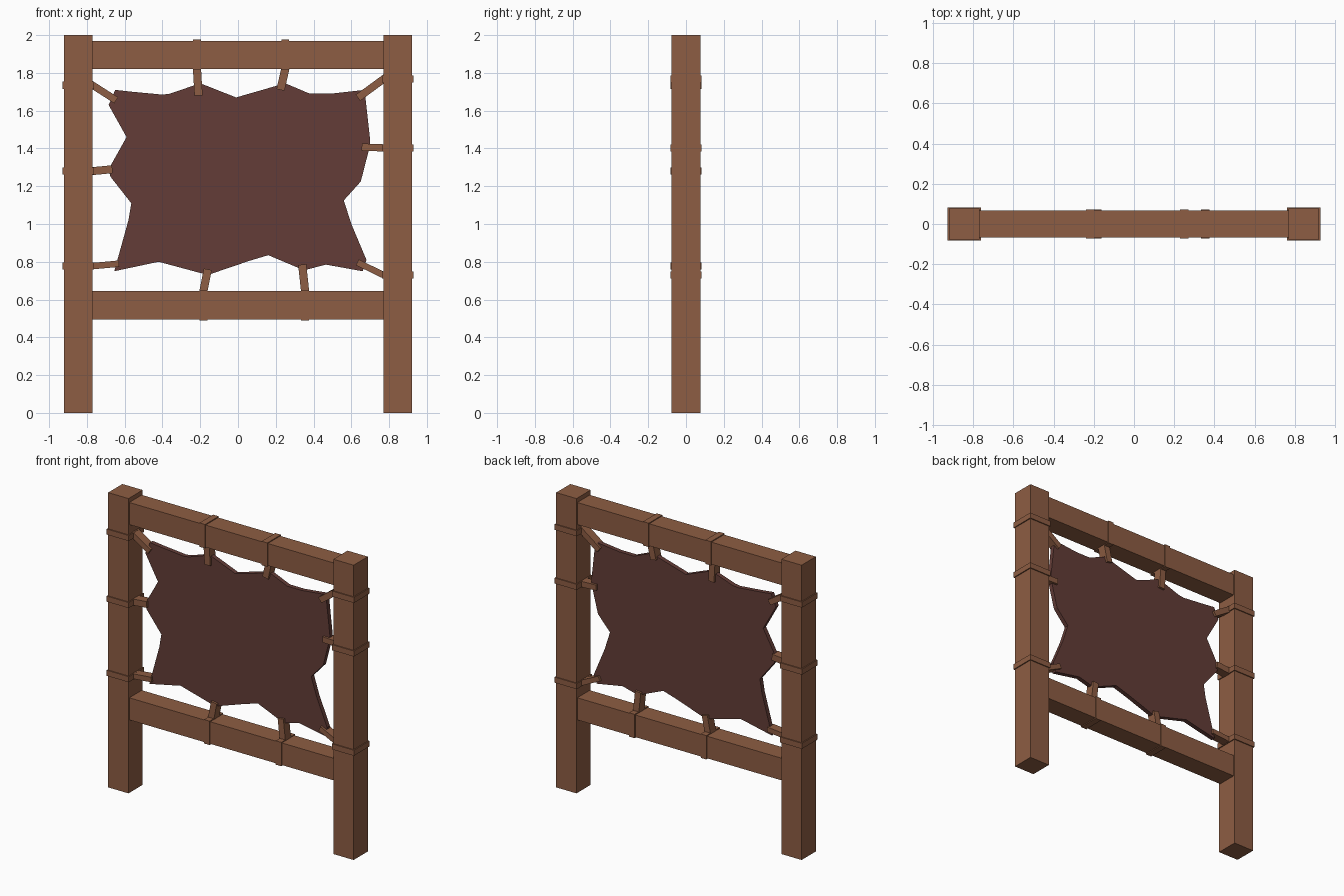
import bpy, math
from mathutils import Vector

if "Cube" in bpy.data.objects:
    bpy.data.objects.remove(bpy.data.objects["Cube"])


def material(name, rgb):
    m = bpy.data.materials.new(name)
    m.diffuse_color = (*rgb, 1)
    m.use_nodes = True
    m.node_tree.nodes["Principled BSDF"].inputs["Base Color"].default_value = m.diffuse_color
    return m


WOOD = material("brown wood", (0.27, 0.11, 0.056))
HIDE = material("dark hide", (0.125, 0.046, 0.038))


def box(name, center, size, angle=0.0):
    """Box turned by angle about the y axis."""
    bpy.ops.mesh.primitive_cube_add(size=1, location=center, rotation=(0, angle, 0))
    o = bpy.context.object
    o.name = name
    o.scale = size
    bpy.ops.object.transform_apply(location=False, rotation=False, scale=True)
    o.data.materials.append(WOOD)
    return o


# Frame: two posts and two rails
for side, x in (("left", -0.845), ("right", 0.845)):
    box(side + "_post", (x, 0, 1), (0.152, 0.152, 2))
for name, z in (("top_rail", 1.895), ("bottom_rail", 0.57)):
    box(name, (0, 0, z), (1.56, 0.134, 0.15))

# Stretched hide: jagged outline given slight thickness
outline = [(-.65, 1.71), (-.56, 1.70), (-.40, 1.685), (-.36, 1.69), (-.20, 1.745),
           (-.01, 1.67), (.25, 1.745), (.38, 1.69), (.49, 1.69), (.67, 1.71),
           (.70, 1.44), (.695, 1.40), (.65, 1.225), (.56, 1.125), (.60, 1.0),
           (.68, .81), (.66, .75), (.465, .785), (.35, .755), (.16, .835),
           (.06, .805), (-.16, .73), (-.42, .80), (-.655, .75), (-.58, 1.02),
           (-.565, 1.11), (-.675, 1.25), (-.685, 1.29), (-.59, 1.46), (-.685, 1.63)]
n = len(outline)
T = 0.015
verts = [(x, -T, z) for x, z in outline] + [(x, T, z) for x, z in outline]
faces = [list(range(n))[::-1], list(range(n, 2 * n))]
faces += [(i, (i + 1) % n, (i + 1) % n + n, i + n) for i in range(n)]
mesh = bpy.data.meshes.new("hide")
mesh.from_pydata(verts, [], faces[:])
mesh.materials.append(HIDE)
hide = bpy.data.objects.new("hide", mesh)
bpy.context.collection.objects.link(hide)
bpy.context.view_layer.objects.active = hide
hide.select_set(True)
bpy.ops.object.mode_set(mode='EDIT')
bpy.ops.mesh.select_all(action='SELECT')
bpy.ops.mesh.normals_make_consistent(inside=False)
bpy.ops.object.mode_set(mode='OBJECT')


# Ties: slanted strips from the frame onto the hide
def tie(name, a, b, width):
    a, b = Vector((a[0], 0, a[1])), Vector((b[0], 0, b[1]))
    d = b - a
    a = a - d.normalized() * 0.03          # bury the end in the frame
    d = b - a
    box(name, (a + b) / 2, (d.length, 0.06, width), -math.atan2(d.z, d.x))


# Side ties, each with a band around its post
for i, (sx, z0, x1, z1, w) in enumerate([
        (-1, 1.735, -.645, 1.655, .038), (-1, 1.28, -.665, 1.29, .042),
        (-1, .777, -.63, .79, .034), (1, 1.767, .635, 1.668, .04),
        (1, 1.403, .655, 1.407, .038), (1, .73, .632, .797, .034)]):
    tie(f"side_tie_{i}", (sx * .77, z0), (x1, z1), w)
    box(f"post_band_{i}", (sx * .845, 0, z0), (.166, .166, .038))

# Rail ties, each with a band around its rail
for i, (x0, z0, x1, z1, rail) in enumerate([
        (-.217, 1.82, -.209, 1.68, 1.895), (.25, 1.82, .225, 1.71, 1.895),
        (-.183, .645, -.16, .76, .57), (.355, .645, .34, .785, .57)]):
    tie(f"rail_tie_{i}", (x0, z0), (x1, z1), .043)
    box(f"rail_band_{i}", (x0, 0, rail), (.042, .146, .162))
